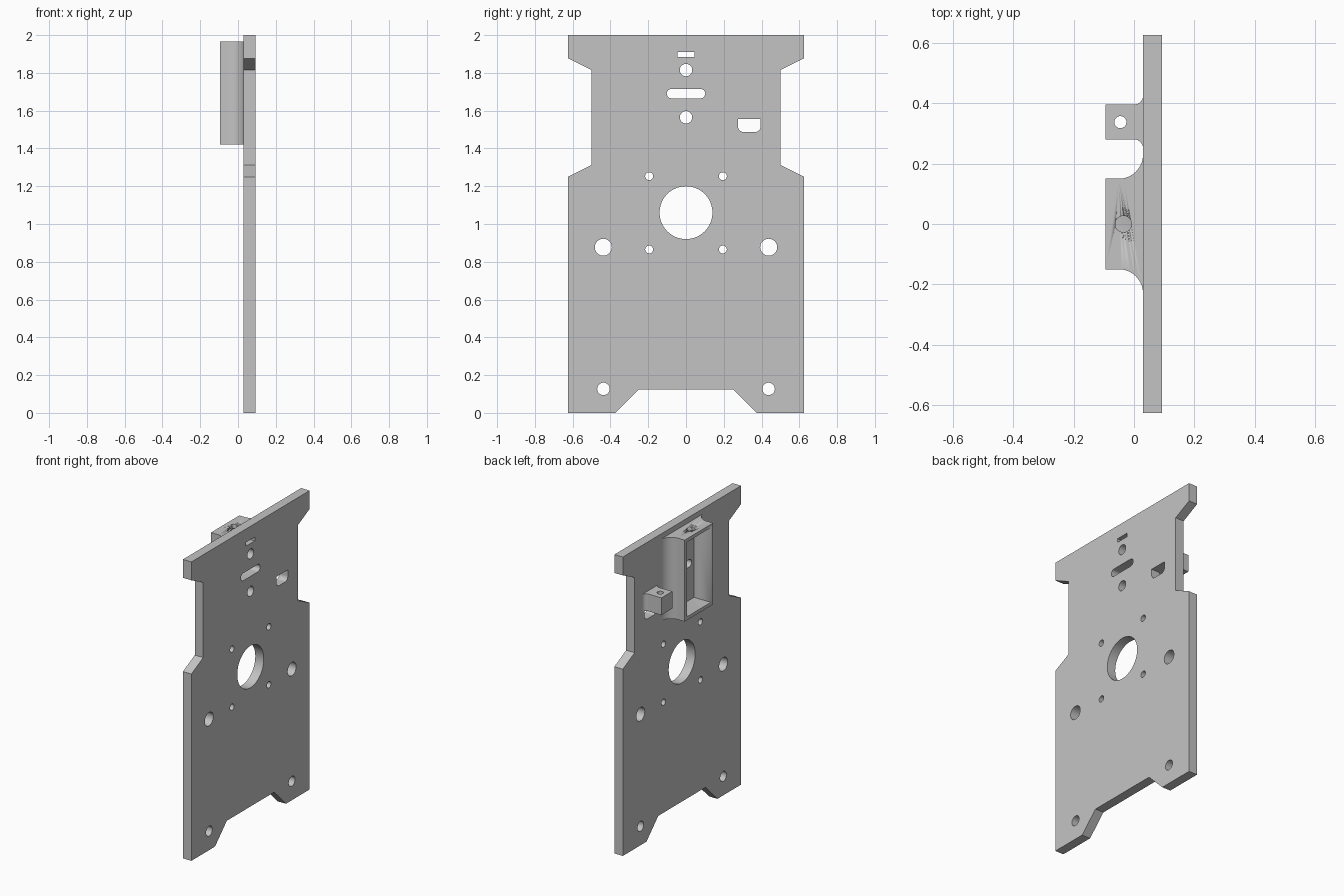
import bpy, bmesh, math
from mathutils import Matrix

cube = bpy.data.objects.get("Cube")
if cube:
    bpy.data.objects.remove(cube, do_unlink=True)

grey = bpy.data.materials.new("plain_grey")
grey.use_nodes = True
tone = (0.55, 0.55, 0.55, 1)
grey.diffuse_color = tone
grey.node_tree.nodes["Principled BSDF"].inputs["Base Color"].default_value = tone


def arc(cx, cy, r, start, end, n=12):
    """Points on an arc, angles in degrees."""
    angles = [math.radians(start + (end - start) * i / n) for i in range(n + 1)]
    return [(cx + r * math.cos(a), cy + r * math.sin(a)) for a in angles]


def circle(cx, cy, r, n=40):
    return arc(cx, cy, r, 0, 360, n)[:-1]


def prism(name, loops, low, high, turn=None):
    """Extrude an outline with holes between two heights."""
    data = bpy.data.curves.new(name, 'CURVE')
    data.dimensions = '2D'
    data.fill_mode = 'BOTH'
    data.extrude = (high - low) / 2
    for loop in loops:
        spline = data.splines.new('POLY')
        spline.points.add(len(loop) - 1)
        for point, (u, v) in zip(spline.points, loop):
            point.co = (u, v, 0, 1)
        spline.use_cyclic_u = True
    ob = bpy.data.objects.new(name, data)
    bpy.context.collection.objects.link(ob)
    bpy.ops.object.select_all(action='DESELECT')
    ob.select_set(True)
    bpy.context.view_layer.objects.active = ob
    bpy.ops.object.convert(target='MESH')
    ob = bpy.context.view_layer.objects.active
    ob.name = name
    ob.data.transform(Matrix.Translation((0, 0, (low + high) / 2)))
    if turn:
        ob.data.transform(turn)
    bm = bmesh.new()
    bm.from_mesh(ob.data)
    bmesh.ops.remove_doubles(bm, verts=bm.verts, dist=1e-5)
    bmesh.ops.recalc_face_normals(bm, faces=bm.faces)
    bm.to_mesh(ob.data)
    bm.free()
    ob.data.materials.clear()
    ob.data.materials.append(grey)
    bpy.ops.object.shade_smooth_by_angle(angle=math.radians(30))
    return ob


def cut(ob, cutter):
    mod = ob.modifiers.new("cut", 'BOOLEAN')
    mod.operation = 'DIFFERENCE'
    mod.solver = 'EXACT'
    mod.object = cutter
    cutter.hide_render = True
    cutter.hide_set(True)
    cutter.display_type = 'WIRE'


FACE, BACK, FRONT = 0.03, 0.0925, -0.095

# Mounting plate: symmetric outline with feet and notched sides
half = [(0.25, 0.125), (0.375, 0), (0.625, 0), (0.625, 1.25), (0.5, 1.312),
        (0.5, 1.815), (0.625, 1.877), (0.625, 2)]
outline = half + [(-y, z) for y, z in reversed(half)]
holes = [circle(0, 1.06, 0.14, 64), circle(0, 1.815, 0.033), circle(0, 1.565, 0.033)]
for side in (-1, 1):
    holes += [circle(side * 0.195, 1.253, 0.021), circle(side * 0.195, 0.865, 0.021),
              circle(side * 0.438, 0.877, 0.045), circle(side * 0.437, 0.127, 0.033)]
# Long rounded slot, small rectangular slot, and nut pocket opening
holes.append(arc(0.077, 1.69, 0.025, -90, 90) + arc(-0.077, 1.69, 0.025, 90, 270))
holes.append([(-0.045, 1.885), (0.045, 1.885), (0.045, 1.91), (-0.045, 1.91)])
holes.append(arc(0.305, 1.517, 0.03, 180, 270) + arc(0.365, 1.517, 0.03, 270, 360)
             + [(0.395, 1.557), (0.275, 1.557)])
yz_to_x = Matrix(((0, 0, 1, 0), (1, 0, 0, 0), (0, 1, 0, 0), (0, 0, 0, 1)))
prism("mounting_plate", [outline] + holes, FACE, BACK, yz_to_x)

# Open box with flared sides, hollowed out, with a hole in its roof
flare = arc(-0.05, 0.23, 0.08, 270, 360, 16)
profile = [(FRONT, 0.15)] + flare
profile += [(x, -y) for x, y in reversed(profile)]
box = prism("open_box", [profile], 1.42, 1.965)
rim = 0.127
cavity = prism("cavity_cutter", [[(-0.2, -rim), (0.04, -rim), (0.04, rim), (-0.2, rim)]],
               1.443, 1.942)
cut(box, cavity)
cut(box, prism("roof_hole_cutter", [circle(-0.035, 0, 0.027)], 1.8, 2.05))

# Screw lug with small flared roots
lug = [(FRONT, 0.28)] + arc(0, 0.25, 0.03, 90, 0, 8)
lug += arc(0, 0.425, 0.03, 360, 270, 8) + [(FRONT, 0.395)]
prism("screw_lug", [lug, circle(-0.045, 0.337, 0.02)], 1.557, 1.672)
